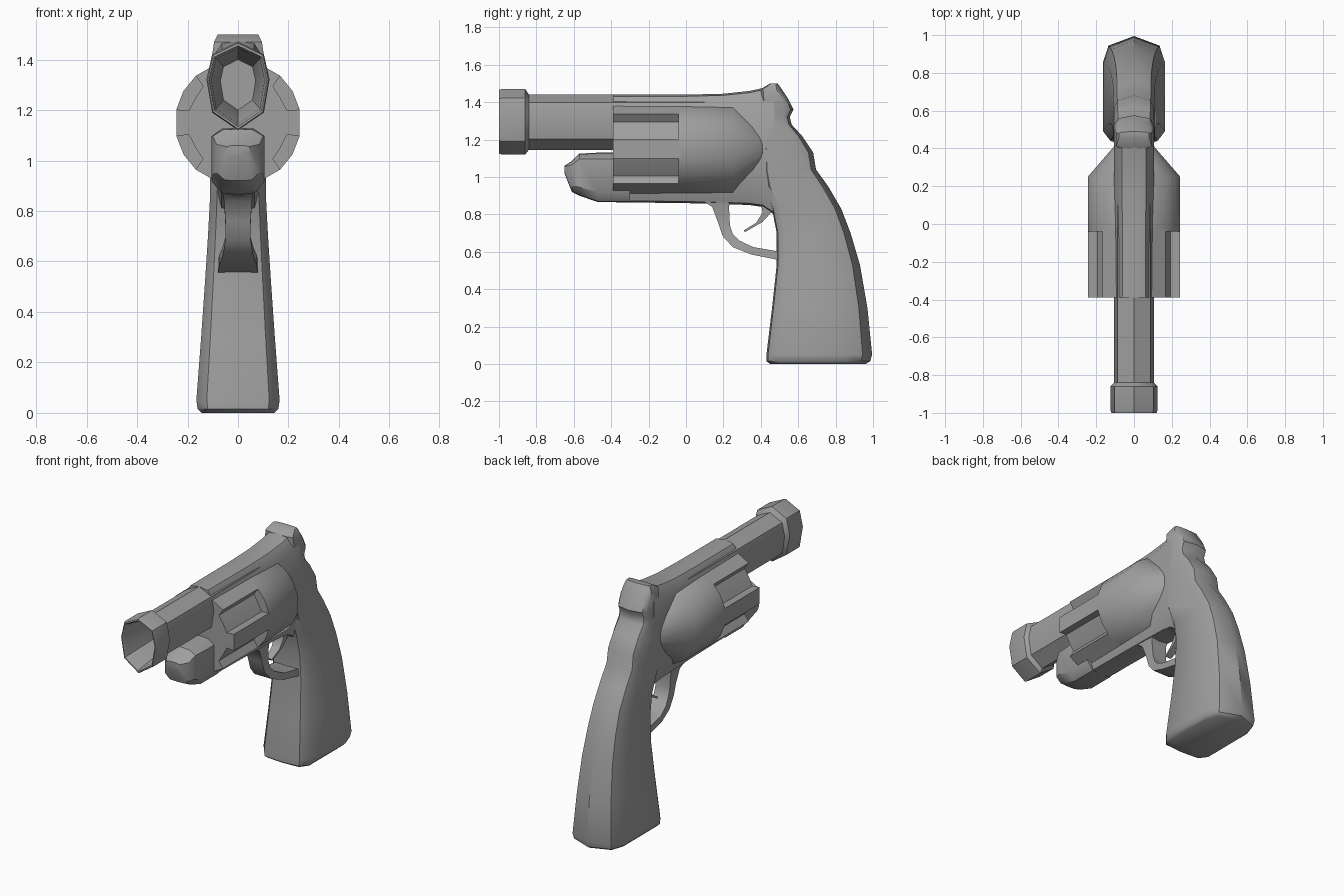
import bpy, bmesh, math

cube = bpy.data.objects.get("Cube")
if cube:
    bpy.data.objects.remove(cube, do_unlink=True)

steel = bpy.data.materials.new("grey_steel")
steel.use_nodes = True
GREY = (0.35, 0.35, 0.35, 1)
steel.diffuse_color = GREY
steel.node_tree.nodes["Principled BSDF"].inputs["Base Color"].default_value = GREY


def loft(name, rings, smooth=40):
    """Skin equal-length rings of points and cap both ends."""
    bm = bmesh.new()
    loops = [[bm.verts.new(p) for p in ring] for ring in rings]
    for a, b in zip(loops, loops[1:]):
        for i in range(len(a)):
            j = (i + 1) % len(a)
            bm.faces.new((a[i], a[j], b[j], b[i]))
    bm.faces.new(loops[0])
    bm.faces.new(loops[-1])
    bmesh.ops.recalc_face_normals(bm, faces=bm.faces)
    mesh = bpy.data.meshes.new(name)
    bm.to_mesh(mesh)
    bm.free()
    mesh.materials.append(steel)
    obj = bpy.data.objects.new(name, mesh)
    bpy.context.collection.objects.link(obj)
    bpy.ops.object.select_all(action="DESELECT")
    bpy.context.view_layer.objects.active = obj
    obj.select_set(True)
    bpy.ops.object.shade_smooth_by_angle(angle=math.radians(smooth))
    return obj


def mirrored(half):
    """Complete a half section that starts and ends on the centre line."""
    return half + [(-x, v) for x, v in half[-2:0:-1]]


def along_y(section, stations):
    return [[(x * w, y, (lo + hi) / 2 + v * (hi - lo) / 2) for x, v in section]
            for y, lo, hi, w in stations]


def along_z(section, stations):
    return [[(x * w, (front + back) / 2 + v * (back - front) / 2, z) for x, v in section]
            for z, front, back, w in stations]


BARREL = mirrored([(0, 1), (.82, .72), (1, .15), (.82, -.6), (0, -1)])
BLOCK = mirrored([(0, 1), (.6, .97), (1, .75), (1, -.6), (.62, -.97), (0, -1)])
GRIP = mirrored([(0, 1), (.82, .82), (1, .5), (1, -.78), (.75, -.97), (0, -1)])

# Hollow barrel with a thicker muzzle ring
loft("barrel", along_y(BARREL, [
    (-.55, 1.2, 1.4, .07), (-.98, 1.145, 1.445, .105), (-1, 1.135, 1.455, .115),
    (-1, 1.125, 1.465, .12), (-.985, 1.12, 1.47, .125), (-.86, 1.12, 1.47, .125),
    (-.84, 1.145, 1.44, .105), (.1, 1.145, 1.44, .105)]))

# Rounded housing under the barrel
loft("under_barrel", along_y(BLOCK, [
    (-.65, 1.02, 1.06, .045), (-.61, .92, 1.085, .085), (-.57, .9, 1.125, .1),
    (-.47, .865, 1.13, .105), (-.3, .865, 1.13, .105)]))

# Frame running through the cylinder to the back
loft("frame", along_y(BLOCK, [
    (-.39, .865, 1.44, .1), (0, .86, 1.44, .103), (.2, .855, 1.445, .105),
    (.34, .85, 1.46, .107), (.41, .84, 1.475, .107), (.47, .8, 1.485, .104)]))

# Grip, backstrap and hammer spur
loft("grip", along_z(GRIP, [
    (0, .45, .96, .145), (.015, .43, .985, .16), (.05, .43, .995, .165),
    (.3, .46, .97, .146), (.53, .485, .93, .13), (.7, .485, .88, .119),
    (.83, .46, .83, .112), (.95, .41, .76, .11), (1.04, .4, .695, .109),
    (1.13, .4, .68, .107), (1.22, .4, .62, .105), (1.28, .4, .565, .104),
    (1.32, .4, .555, .102), (1.36, .4, .575, .102), (1.42, .4, .545, .102),
    (1.47, .4, .512, .095), (1.5, .45, .49, .08)]))


# Cylinder: six sets of land and flute around the axis
AXIS, RADIUS, FLUTE = 1.15, .25, .2


def polar(radius, degrees, y):
    a = math.radians(degrees)
    return (radius * math.cos(a), y, AXIS + radius * math.sin(a))


def fluted(y):
    steps = [(-12, RADIUS), (12, RADIUS), (14, FLUTE), (30, FLUTE - .005), (46, FLUTE)]
    return [polar(r, 60 * k + a, y) for k in range(6) for a, r in steps]


def round_ring(radius, y):
    return [polar(radius, 60 * k + a, y) for k in range(6) for a in (-12, 12, 30)]


loft("cylinder_flutes", [fluted(-.39), fluted(-.03)], 35)
loft("cylinder_body", [round_ring(r, y) for r, y in
                       ((RADIUS, -.04), (RADIUS, .25), (.1, .42))], 45)

# Trigger guard: strip of outer and inner edge points, flaring at the tail
guard = [(.1, .865, .235, .865, .06), (.14, .84, .23, .84, .055),
         (.17, .76, .235, .74, .05), (.195, .685, .25, .695, .05),
         (.25, .625, .285, .66, .06), (.35, .585, .36, .625, .075),
         (.5, .555, .505, .6, .08)]
loft("trigger_guard", [[(-w, y0, z0), (w, y0, z0), (w, y1, z1), (-w, y1, z1)]
                       for y0, z0, y1, z1, w in guard], 50)

# Curved trigger tapering to its tip
trigger = [(.4, .86, .49, .86, .035), (.41, .81, .455, .81, .032),
           (.375, .755, .41, .76, .028), (.31, .715, .315, .705, .02)]
loft("trigger", [[(-w, y0, z0), (w, y0, z0), (w, y1, z1), (-w, y1, z1)]
                 for y0, z0, y1, z1, w in trigger], 50)
